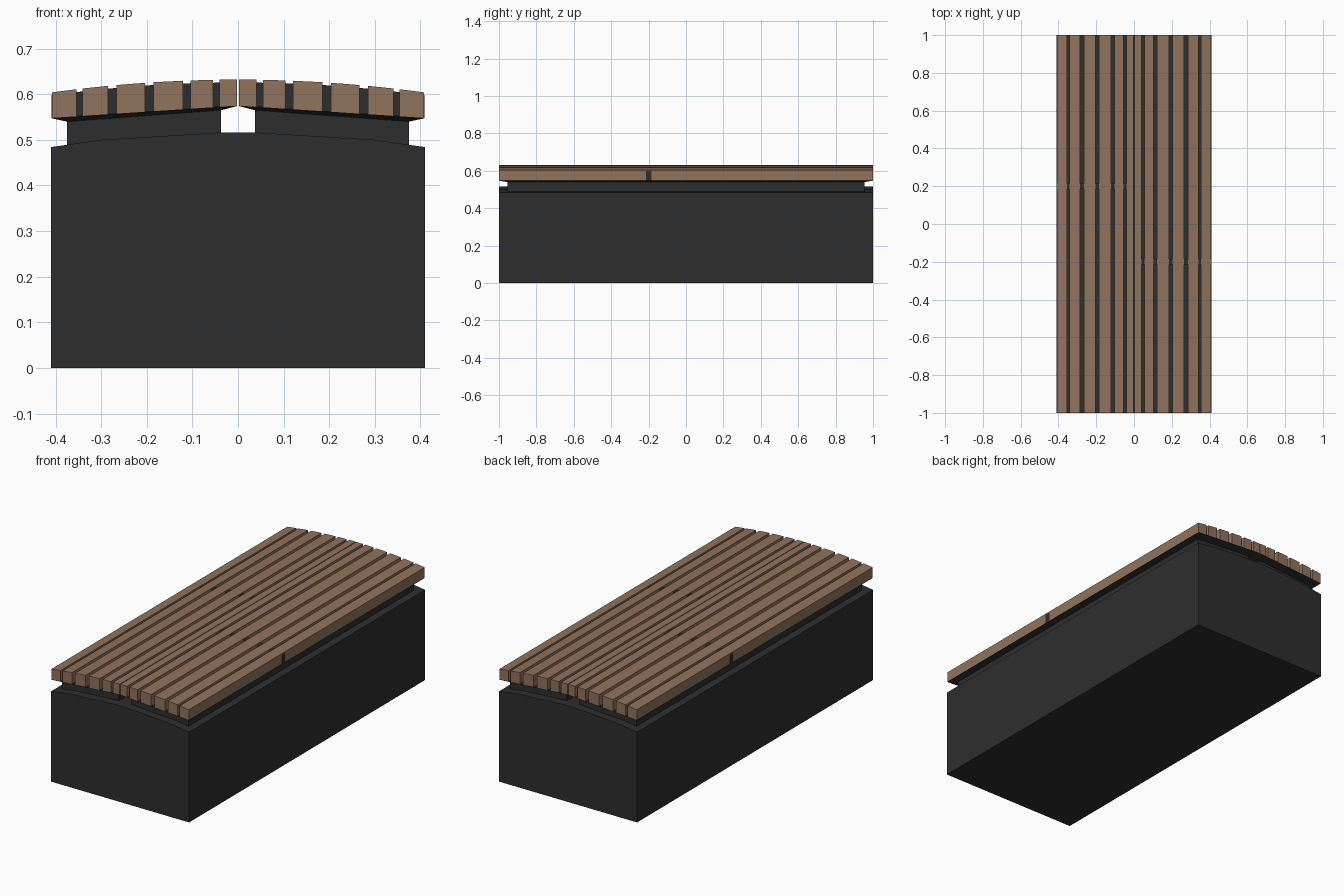
import bpy, bmesh
from math import pi
from mathutils import Matrix

if "Cube" in bpy.data.objects:
    bpy.data.objects.remove(bpy.data.objects["Cube"])


def material(name, rgb):
    m = bpy.data.materials.new(name)
    m.diffuse_color = (*rgb, 1)
    m.use_nodes = True
    m.node_tree.nodes["Principled BSDF"].inputs["Base Color"].default_value = m.diffuse_color
    return m


DARK = material("dark grey", (0.027, 0.027, 0.027))
WOOD = material("brown wood", (0.285, 0.172, 0.110))


def prism(name, profile, y0, y1, mat, turned=False):
    """Extrude an xz profile from y0 to y1; the end at y0/y1 may be a second profile."""
    loft(name, [(profile, y0), (profile, y1)], mat, turned)


def loft(name, rings, mat, turned=False, axis="y"):
    bm = bmesh.new()
    vs = []
    for pts, y in rings:
        vs.append([bm.verts.new((p[0], y, p[1]) if axis == "y" else p) for p in pts])
    n = len(vs[0])
    bm.faces.new(vs[0])
    bm.faces.new(vs[-1])
    for a, b in zip(vs, vs[1:]):
        for i in range(n):
            bm.faces.new((a[i], a[(i + 1) % n], b[(i + 1) % n], b[i]))
    bmesh.ops.recalc_face_normals(bm, faces=bm.faces)
    if turned:
        bmesh.ops.transform(bm, matrix=Matrix.Rotation(pi, 4, "Z"), verts=bm.verts)
    me = bpy.data.meshes.new(name)
    bm.to_mesh(me)
    bm.free()
    me.materials.append(mat)
    bpy.context.collection.objects.link(bpy.data.objects.new(name, me))


def top(x):      # curved seat surface
    return 0.632 - 0.168 * x * x


def under(x):    # sloping underside of the slats
    return 0.575 - 0.066 * x


# Plinth with gently crowned top
prism("base", [(-0.41, 0), (0.41, 0), (0.41, 0.484), (0.30, 0.50), (0.04, 0.516),
               (-0.04, 0.516), (-0.30, 0.50), (-0.41, 0.484)], -1, 1, DARK)

SLATS = [(0.002, 0.041), (0.055, 0.104), (0.121, 0.185),
         (0.204, 0.266), (0.285, 0.341), (0.354, 0.408)]

# Each half of the seat is the same piece turned 180 degrees
for side, turned in (("right", False), ("left", True)):
    # Slats
    for i, (a, b) in enumerate(SLATS):
        prism(f"slat_{side}_{i + 1}", [(a, under(a)), (b, under(b)), (b, top(b)), (a, top(a))],
              -1, 1, WOOD, turned)

    # Support tray: thin lip, chamfered underside, inset riser down to the base
    def ring(x0, x1, y, z0, z1):
        return ([(x0, -y, z0), (x1, -y, z1), (x1, y, z1), (x0, y, z0)], 0)
    loft(f"tray_{side}", [ring(0.002, 0.408, 1.0, under(0.002) + 0.001, under(0.408) + 0.001),
                          ring(0.002, 0.408, 1.0, under(0.002) - 0.001, under(0.408) - 0.001),
                          ring(0.037, 0.375, 0.955, 0.565, 0.540),
                          ring(0.037, 0.375, 0.955, 0.505, 0.480)], DARK, turned, "xyz")

    # Cross bar between the slats
    xs = [0.003, 0.10, 0.20, 0.30, 0.409]
    prism(f"cross_bar_{side}",
          [(xs[0], under(xs[0])), (xs[-1], under(xs[-1]))] + [(x, top(x) - 0.006) for x in reversed(xs)],
          -0.215, -0.185, DARK, turned)
